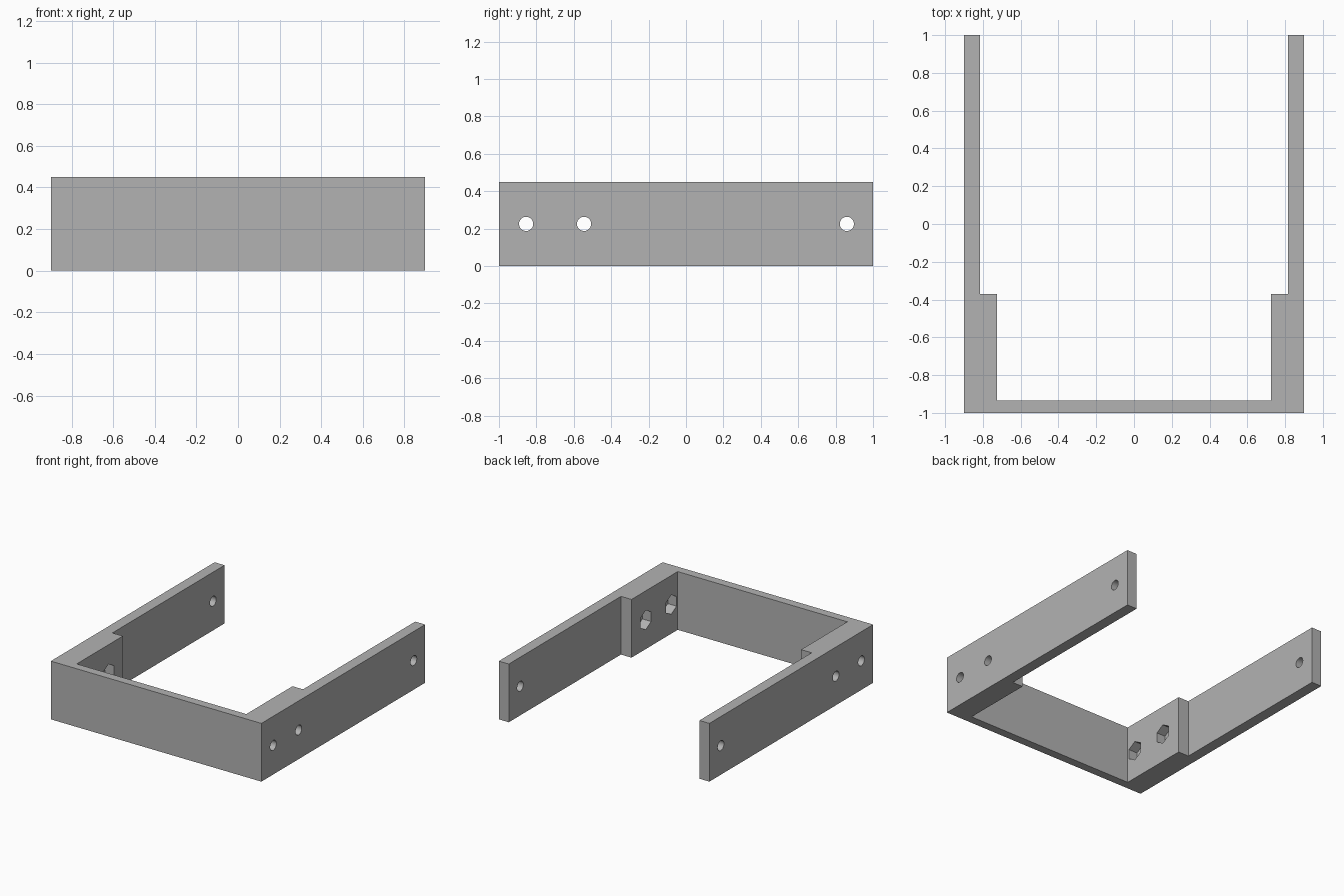
import bpy
import bmesh
from math import pi
from mathutils import Matrix

cube = bpy.data.objects.get("Cube")
if cube:
    bpy.data.objects.remove(cube, do_unlink=True)

HEIGHT = 0.45
MID = HEIGHT / 2

grey = bpy.data.materials.new("plain grey")
grey.use_nodes = True
colour = (0.45, 0.45, 0.45, 1)
grey.diffuse_color = colour
grey.node_tree.nodes["Principled BSDF"].inputs["Base Color"].default_value = colour


def add_object(name, bm):
    mesh = bpy.data.meshes.new(name)
    bm.to_mesh(mesh)
    bm.free()
    mesh.materials.append(grey)
    obj = bpy.data.objects.new(name, mesh)
    bpy.context.collection.objects.link(obj)
    return obj


def add_cutter(name, sides, radius, x, y, length):
    """Prism lying along x, with two corners pointing along y."""
    bm = bmesh.new()
    turn = Matrix.Rotation(pi / 2, 4, "Y") @ Matrix.Rotation(pi / 2, 4, "Z")
    bmesh.ops.create_cone(bm, cap_ends=True, segments=sides, radius1=radius,
                          radius2=radius, depth=length,
                          matrix=Matrix.Translation((x, y, MID)) @ turn)
    obj = add_object(name, bm)
    obj.hide_render = True
    obj.hide_set(True)
    return obj


# U-shaped bracket: half outline mirrored, then extruded upward
half = [(0.9, -1), (0.9, 1), (0.815, 1), (0.815, -0.37), (0.725, -0.37), (0.725, -0.934)]
outline = half + [(-x, y) for x, y in reversed(half)]
bm = bmesh.new()
base = bm.faces.new([bm.verts.new((x, y, 0)) for x, y in outline])
top = bmesh.ops.extrude_face_region(bm, geom=[base])["geom"]
bmesh.ops.translate(bm, vec=(0, 0, HEIGHT),
                    verts=[v for v in top if isinstance(v, bmesh.types.BMVert)])
bmesh.ops.recalc_face_normals(bm, faces=bm.faces)
bracket = add_object("bracket", bm)

# Round holes through both arms, hexagonal nut pockets in the thick parts
cutters = [add_cutter("bolt_hole_cutter", 32, 0.038, 0, y, 2.2)
           for y in (-0.855, -0.545, 0.86)]
for side in (-1, 1):
    for y in (-0.855, -0.545):
        cutters.append(add_cutter("nut_pocket_cutter", 6, 0.075, side * 0.735, y, 0.13))

for cutter in cutters:
    cut = bracket.modifiers.new(cutter.name, "BOOLEAN")
    cut.operation = "DIFFERENCE"
    cut.solver = "EXACT"
    cut.object = cutter

# Bake the cuts and drop the cutters
bpy.context.view_layer.update()
evaluated = bracket.evaluated_get(bpy.context.evaluated_depsgraph_get())
bracket.data = bpy.data.meshes.new_from_object(evaluated)
bracket.modifiers.clear()
for cutter in cutters:
    bpy.data.objects.remove(cutter, do_unlink=True)

# Smooth hole walls with sharp corners
bpy.ops.object.select_all(action="DESELECT")
bracket.select_set(True)
bpy.context.view_layer.objects.active = bracket
bpy.ops.object.shade_smooth_by_angle()
